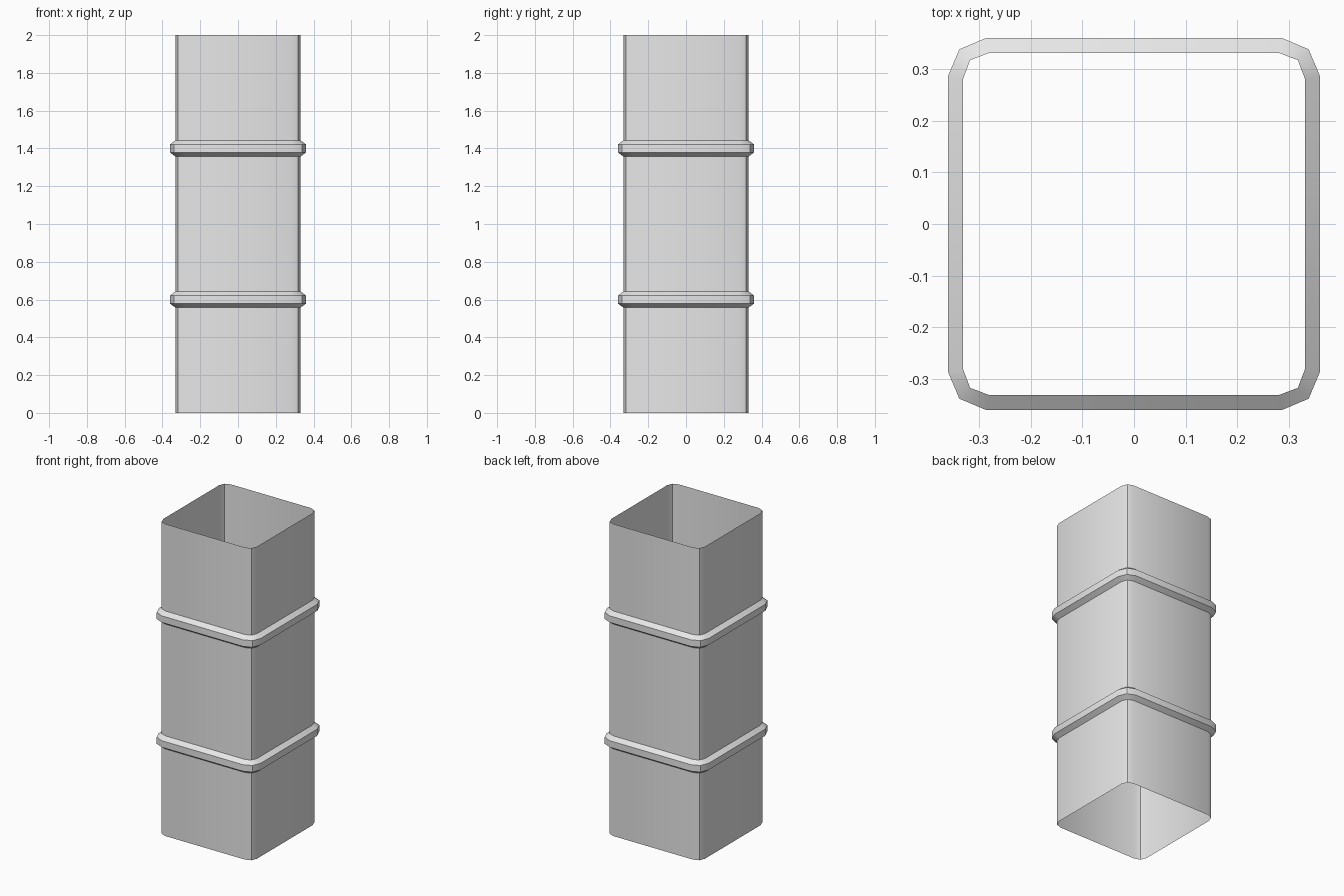
import bpy
import bmesh
import math

cube = bpy.data.objects.get("Cube")
if cube:
    bpy.data.objects.remove(cube, do_unlink=True)

grey = bpy.data.materials.new("light_grey_metal")
grey.use_nodes = True
colour = (0.8, 0.8, 0.8, 1)
grey.diffuse_color = colour
grey.node_tree.nodes["Principled BSDF"].inputs["Base Color"].default_value = colour

# Section sizes: half width, end of the flat side, middle of the corner
WALL = (0.332, 0.281, 0.318)
RIM = (0.361, 0.287, 0.339)


def section(size):
    """Square outline with two-segment rounded corners, counter-clockwise."""
    half, flat, mid = size
    points = []
    for x, y in ((half, flat), (mid, mid), (flat, half)):
        points.append((x, y))
    outline = []
    for turn in range(4):
        for x, y in points:
            outline.append((x, y))
        points = [(-y, x) for x, y in points]
    return outline


def loft(name, levels):
    """Open shell through (section size, height) levels."""
    bm = bmesh.new()
    rings = [[bm.verts.new((x, y, z)) for x, y in section(size)] for size, z in levels]
    for low, high in zip(rings, rings[1:]):
        count = len(low)
        for i in range(count):
            j = (i + 1) % count
            bm.faces.new((low[i], low[j], high[j], high[i]))
    mesh = bpy.data.meshes.new(name)
    bm.to_mesh(mesh)
    bm.free()
    mesh.materials.append(grey)
    obj = bpy.data.objects.new(name, mesh)
    bpy.context.collection.objects.link(obj)
    bpy.ops.object.select_all(action="DESELECT")
    obj.select_set(True)
    bpy.context.view_layer.objects.active = obj
    bpy.ops.object.shade_smooth_by_angle(angle=math.radians(30))
    return obj


# Thin square duct, open at both ends
loft("duct_wall", [(WALL, 0), (WALL, 2)])

# Bevelled joint bands around the duct
for name, z in (("lower_band", 0.6), ("upper_band", 1.4)):
    loft(name, [(WALL, z - 0.042), (RIM, z - 0.021), (RIM, z + 0.021), (WALL, z + 0.042)])
